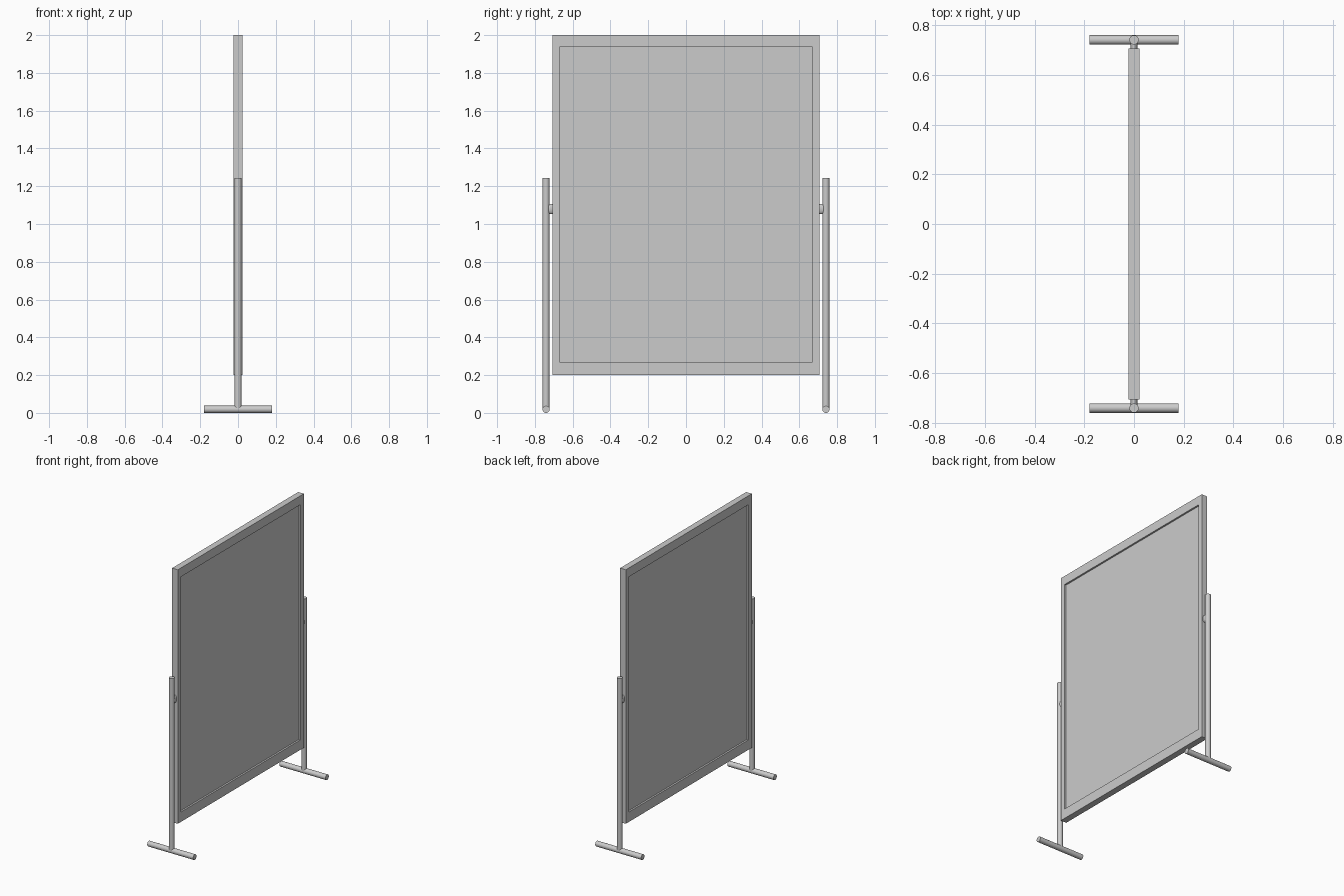
import bpy, bmesh
from math import pi

if "Cube" in bpy.data.objects:
    bpy.data.objects.remove(bpy.data.objects["Cube"])


def cylinder(name, radius, depth, loc, rot=(0, 0, 0), scale=(1, 1, 1)):
    bpy.ops.mesh.primitive_cylinder_add(vertices=32, radius=radius, depth=depth,
                                        location=loc, rotation=rot)
    ob = bpy.context.object
    ob.name = name
    ob.scale = scale
    bpy.ops.object.shade_smooth_by_angle()
    return ob


# Rectangular board frame: closed ring of rectangular section
HALF_T = 0.0225
bm = bmesh.new()


def loop(x, y, z0, z1):
    return [bm.verts.new((x, a, b)) for a, b in ((-y, z0), (y, z0), (y, z1), (-y, z1))]


OUTER, INNER = (0.706, 0.20, 2.0), (0.67, 0.27, 1.937)
rings = [loop(HALF_T, *OUTER), loop(HALF_T, *INNER),
         loop(-HALF_T, *INNER), loop(-HALF_T, *OUTER)]
for k in range(4):
    a, b = rings[k], rings[(k + 1) % 4]
    for i in range(4):
        j = (i + 1) % 4
        bm.faces.new((a[i], a[j], b[j], b[i]))
bmesh.ops.recalc_face_normals(bm, faces=bm.faces)
mesh = bpy.data.meshes.new("board_frame")
bm.to_mesh(mesh)
bm.free()
bpy.context.collection.objects.link(bpy.data.objects.new("board_frame", mesh))

# Recessed board surface, visible from both sides
bpy.ops.mesh.primitive_cube_add(size=1, location=(0, 0, 1.1035))
board = bpy.context.object
board.name = "board_panel"
board.scale = (0.02, 1.34, 1.667)

# Stand on each side: foot, post and flattened pivot
for side, s in (("left", -1), ("right", 1)):
    y = s * 0.741
    cylinder(f"{side}_foot", 0.019, 0.36, (0, y, 0.019), (0, pi / 2, 0))
    cylinder(f"{side}_post", 0.0185, 1.224, (0, y, 0.632))
    cylinder(f"{side}_pivot", 0.027, 0.035, (0, s * 0.7205, 1.08),
             (pi / 2, 0, 0), (0.5, 1, 1))
